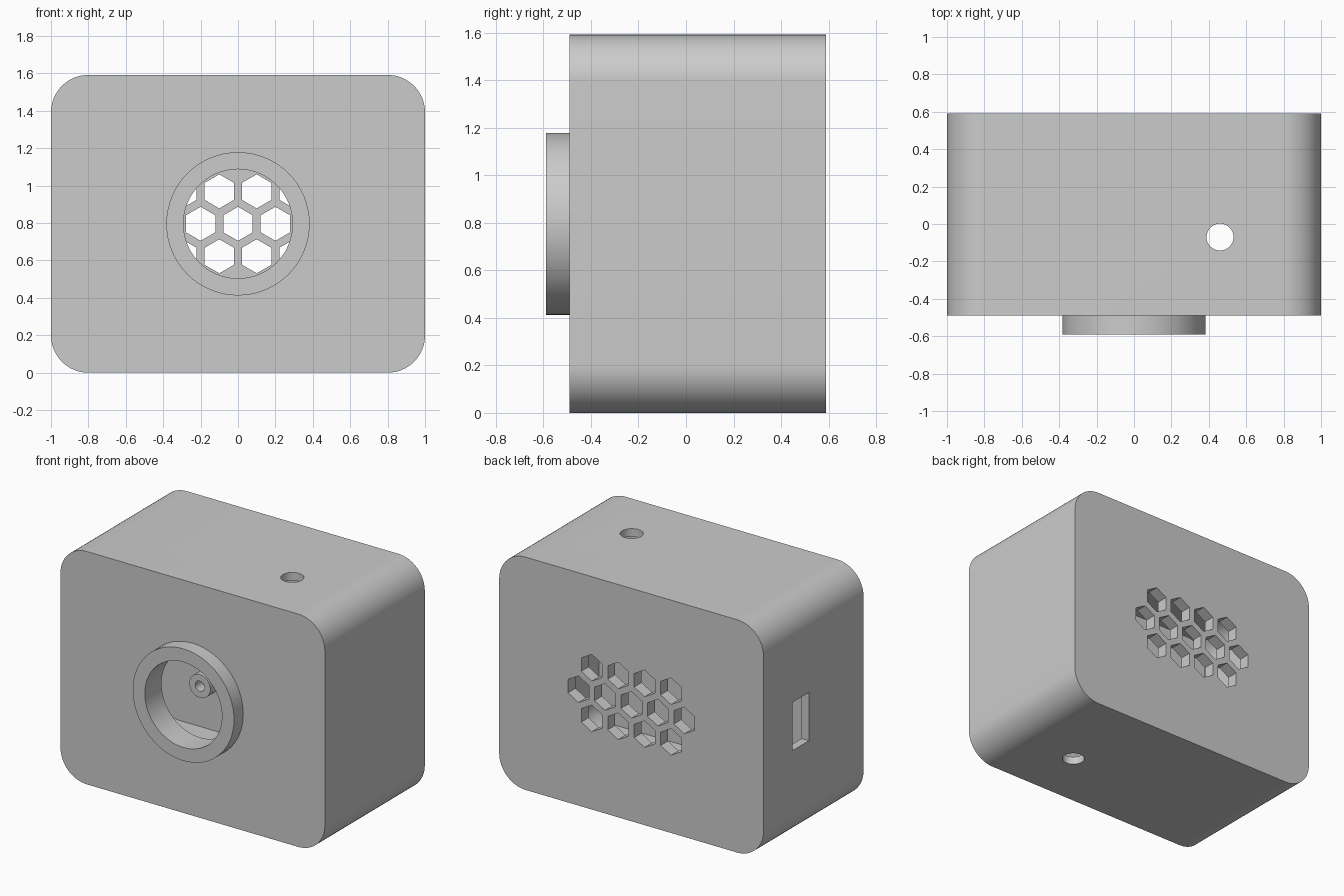
import bpy, bmesh
from math import cos, sin, pi, radians

if "Cube" in bpy.data.objects:
    bpy.data.objects.remove(bpy.data.objects["Cube"])

CZ = 0.796  # height of the body centre


def prism(name, pts, y0, y1):
    """Extrude an x-z outline from y0 to y1."""
    bm = bmesh.new()
    face = bm.faces.new([bm.verts.new((x, y0, z)) for x, z in pts])
    ext = bmesh.ops.extrude_face_region(bm, geom=[face])
    verts = [g for g in ext["geom"] if isinstance(g, bmesh.types.BMVert)]
    bmesh.ops.translate(bm, vec=(0, y1 - y0, 0), verts=verts)
    bmesh.ops.recalc_face_normals(bm, faces=bm.faces)
    me = bpy.data.meshes.new(name)
    bm.to_mesh(me)
    bm.free()
    ob = bpy.data.objects.new(name, me)
    bpy.context.collection.objects.link(ob)
    return ob


def circle(x, z, r, n, start=0.0):
    return [(x + r * cos(start + 2 * pi * i / n), z + r * sin(start + 2 * pi * i / n))
            for i in range(n)]


def rounded_rect(hx, hz, r, n=16):
    pts = []
    for k, (sx, sz) in enumerate([(1, 1), (-1, 1), (-1, -1), (1, -1)]):
        for i in range(n + 1):
            a = pi / 2 * (k + i / n)
            pts.append((sx * (hx - r) + r * cos(a), CZ + sz * (hz - r) + r * sin(a)))
    return pts


def combine(target, tool, operation="DIFFERENCE"):
    """Apply a boolean and discard the tool."""
    tool.hide_render = True
    mod = target.modifiers.new("cut", "BOOLEAN")
    mod.operation, mod.solver, mod.object = operation, "EXACT", tool
    bpy.context.view_layer.objects.active = target
    bpy.ops.object.modifier_apply(modifier=mod.name)
    bpy.data.objects.remove(tool)


def smooth(ob):
    bpy.ops.object.select_all(action="DESELECT")
    ob.select_set(True)
    bpy.context.view_layer.objects.active = ob
    bpy.ops.object.shade_smooth_by_angle(angle=radians(30))


# Hollow case with a raised collar on the front
case = prism("case", rounded_rect(1.0, CZ, 0.2), -0.49, 0.59)
combine(case, prism("collar", circle(0, CZ, 0.383, 64), -0.59, -0.45), "UNION")
combine(case, prism("cavity", rounded_rect(0.945, CZ - 0.055, 0.145), -0.41, 0.51))

# Round front opening
combine(case, prism("front_opening", circle(0, CZ, 0.292, 64), -0.8, -0.3))

# Honeycomb vent in the back: rows of 4, 5 and 4
for row, count in ((-1, 4), (0, 5), (1, 4)):
    for i in range(count):
        x = (i - (count - 1) / 2) * 0.2
        combine(case, prism("vent_hole", circle(x, CZ + row * 0.1735, 0.091, 6, pi / 2), 0.4, 0.8))

# Hole through top and bottom
bpy.ops.mesh.primitive_cylinder_add(vertices=40, radius=0.072, depth=2.4, location=(0.46, -0.07, CZ))
combine(case, bpy.context.object)

# Port slot in the left side
bpy.ops.mesh.primitive_cube_add(size=1, location=(-1, 0.19, CZ))
slot = bpy.context.object
slot.scale = (0.3, 0.18, 0.33)
bpy.context.view_layer.update()
combine(case, slot)
smooth(case)

# Screw posts on the inside of the back wall
for sx in (-1, 1):
    for sz in (-1, 1):
        x, z = sx * 0.59, CZ + sz * 0.42
        post = prism("screw_post", circle(x, z, 0.08, 32), 0.43, 0.515)
        combine(post, prism("post_bore", circle(x, z, 0.035, 24), 0.3, 0.505))
        smooth(post)
